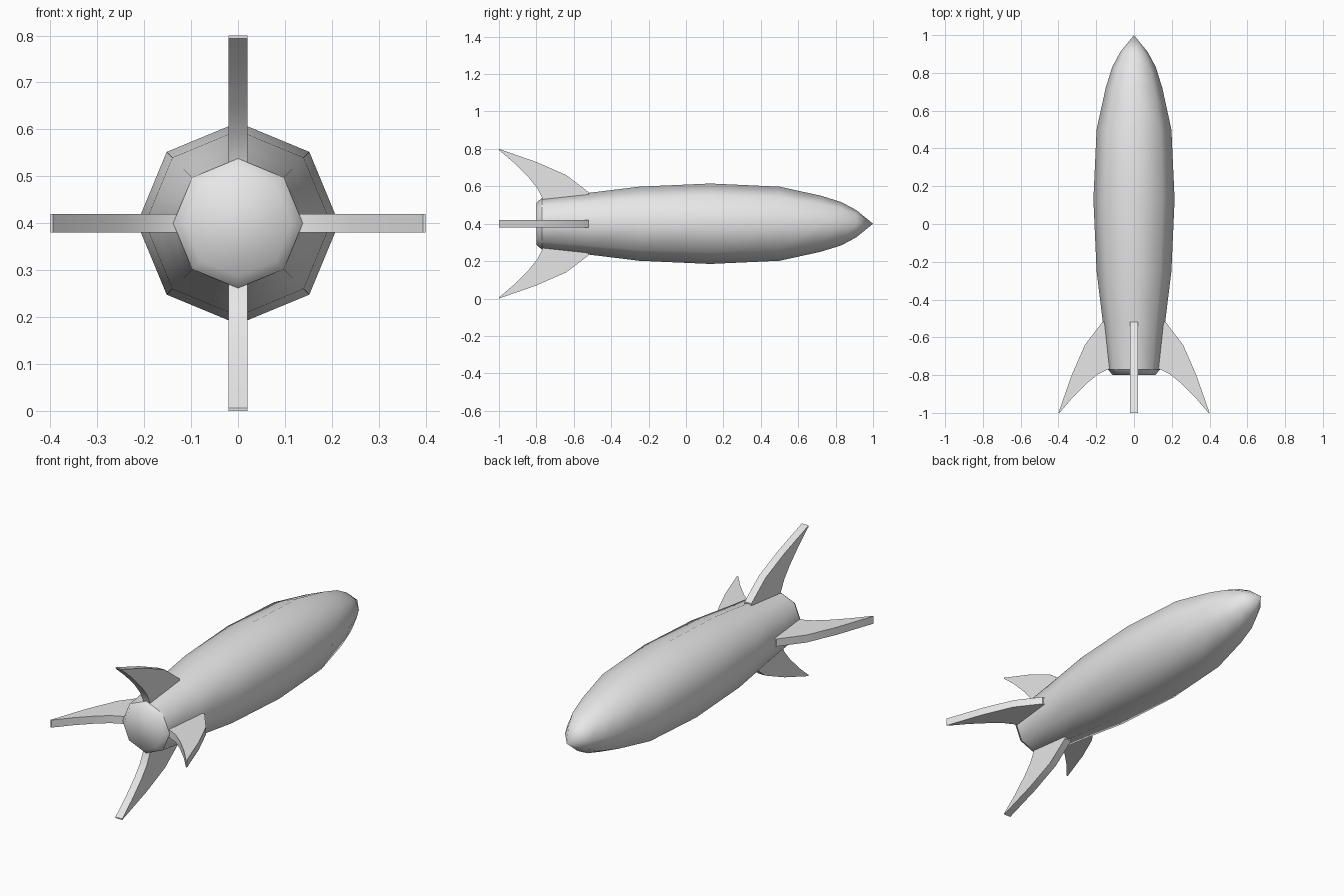
import bpy, bmesh, math
from mathutils import Matrix, Vector

cube = bpy.data.objects.get("Cube")
if cube:
    bpy.data.objects.remove(cube, do_unlink=True)

AXIS_Z = 0.4
SIDES = 8
FIN_THICKNESS = 0.04

grey = bpy.data.materials.new("plain_grey")
grey.use_nodes = True
colour = (0.8, 0.8, 0.8, 1)
grey.diffuse_color = colour
grey.node_tree.nodes["Principled BSDF"].inputs["Base Color"].default_value = colour


def make_object(name, bm):
    bmesh.ops.recalc_face_normals(bm, faces=bm.faces)
    mesh = bpy.data.meshes.new(name)
    bm.to_mesh(mesh)
    bm.free()
    mesh.materials.append(grey)
    obj = bpy.data.objects.new(name, mesh)
    obj.location.z = AXIS_Z
    bpy.context.collection.objects.link(obj)
    return obj


# Hull: eight-sided lathe along y, as (y, radius) rings from tail to nose
profile = [(-0.8, 0.113), (-0.77, 0.138), (-0.52, 0.165), (-0.25, 0.198),
           (0.13, 0.215), (0.5, 0.198), (0.72, 0.15), (0.83, 0.116), (0.91, 0.073)]
bm = bmesh.new()
rings = []
for y, r in profile:
    angles = [math.tau * i / SIDES for i in range(SIDES)]
    rings.append([bm.verts.new((r * math.cos(a), y, r * math.sin(a))) for a in angles])
nose = bm.verts.new((0, 1, 0))
for i in range(SIDES):
    j = (i + 1) % SIDES
    for a, b in zip(rings, rings[1:]):
        bm.faces.new((a[i], a[j], b[j], b[i]))
    bm.faces.new((rings[-1][i], rings[-1][j], nose))
bm.faces.new(rings[0])
for face in bm.faces:
    face.smooth = True
# Crisp rim where the tail cap meets the hull
for i in range(SIDES):
    bm.edges.get((rings[1][i], rings[1][i - 1])).smooth = False
make_object("hull", bm)

# Fins: swept outline as (y, distance from the axis), extruded and turned
outline = [(-1, 0.4), (-0.8, 0.33), (-0.64, 0.26), (-0.52, 0.168), (-0.52, 0.1),
           (-0.76, 0.1), (-0.77, 0.14), (-0.795, 0.19), (-0.84, 0.246),
           (-0.92, 0.326), (-1, 0.394)]
for turn, name in enumerate(("top_fin", "left_fin", "bottom_fin", "right_fin")):
    bm = bmesh.new()
    side = bm.faces.new([bm.verts.new((-FIN_THICKNESS / 2, y, d)) for y, d in outline])
    result = bmesh.ops.extrude_face_region(bm, geom=[side])
    moved = [v for v in result["geom"] if isinstance(v, bmesh.types.BMVert)]
    bmesh.ops.translate(bm, verts=moved, vec=Vector((FIN_THICKNESS, 0, 0)))
    bmesh.ops.rotate(bm, verts=bm.verts, cent=(0, 0, 0),
                     matrix=Matrix.Rotation(turn * math.pi / 2, 3, "Y"))
    fin = make_object(name, bm)
    bpy.ops.object.select_all(action="DESELECT")
    fin.select_set(True)
    bpy.context.view_layer.objects.active = fin
    bpy.ops.object.shade_smooth_by_angle(angle=math.radians(35))
